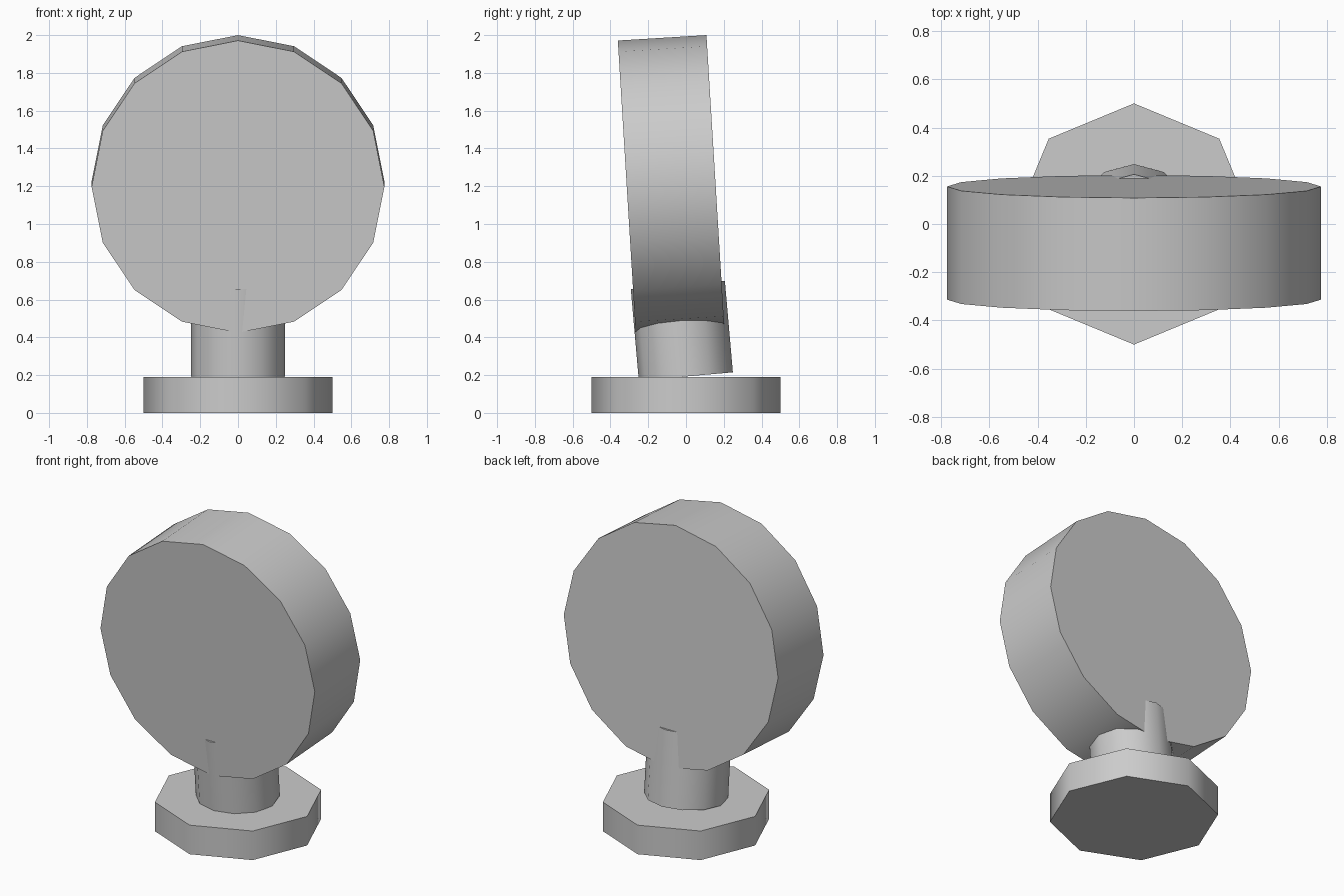
import bpy
from math import radians
from mathutils import Matrix, Vector

cube = bpy.data.objects.get("Cube")
if cube:
    bpy.data.objects.remove(cube, do_unlink=True)

# One plain grey for every part
grey = bpy.data.materials.new("plain_grey")
grey.use_nodes = True
colour = (0.6, 0.6, 0.6, 1)
grey.diffuse_color = colour
grey.node_tree.nodes["Principled BSDF"].inputs["Base Color"].default_value = colour


def drum(name, sides, radius, depth, centre, tilt=0):
    """Low-sided cylinder with smooth walls and flat caps; tilt is in degrees about x."""
    bpy.ops.mesh.primitive_cylinder_add(vertices=sides, radius=radius, depth=depth)
    obj = bpy.context.object
    obj.name = name
    obj.data.transform(Matrix.Rotation(radians(tilt), 4, "X"))
    obj.location = Vector(centre)
    obj.data.materials.append(grey)
    bpy.ops.object.shade_smooth_by_angle(angle=radians(50))
    return obj


# Octagonal foot
drum("base", 8, 0.5, 0.19, (0, 0, 0.095))

# Short neck leaning forward, its rim showing at both faces of the head
drum("neck", 12, 0.25, 0.486, (0, -0.022, 0.435), 5)

# Large round head, its axis running front to back and tipped forward
drum("head", 16, 0.775, 0.47, (0, -0.079, 1.212), 90 + 3.5)
